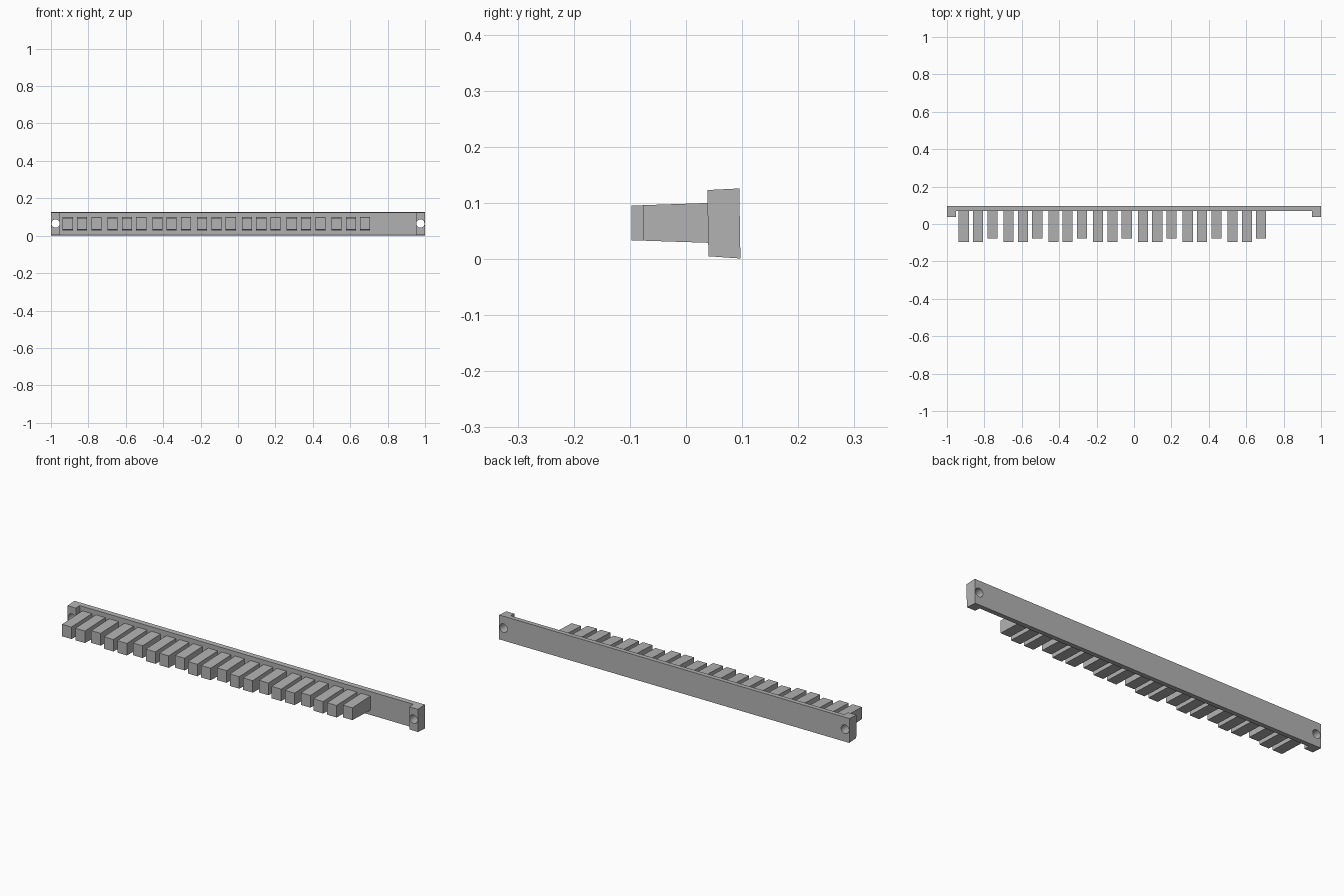
import bpy, bmesh, math
from mathutils import Matrix

cube = bpy.data.objects.get("Cube")
if cube:
    bpy.data.objects.remove(cube, do_unlink=True)

grey = bpy.data.materials.new("plain grey")
grey.use_nodes = True
colour = (0.45, 0.45, 0.45, 1)
grey.diffuse_color = colour
grey.node_tree.nodes["Principled BSDF"].inputs["Base Color"].default_value = colour


def prism(name, outline, low, high, lean=0.0):
    """Extrude a plan outline between two heights that vary with y."""
    bm = bmesh.new()
    rings = [[bm.verts.new((x, y + lean * side, f(y))) for x, y in outline]
             for side, f in ((1, low), (-1, high))]
    bm.faces.new(rings[0])
    bm.faces.new(rings[1])
    for i in range(len(outline)):
        j = (i + 1) % len(outline)
        bm.faces.new((rings[0][i], rings[0][j], rings[1][j], rings[1][i]))
    bmesh.ops.recalc_face_normals(bm, faces=bm.faces)
    mesh = bpy.data.meshes.new(name)
    bm.to_mesh(mesh)
    bm.free()
    mesh.materials.append(grey)
    obj = bpy.data.objects.new(name, mesh)
    bpy.context.collection.objects.link(obj)
    return obj


# Mounting rail with a raised block at each end
BACK, PLATE, BLOCK = 0.096, 0.07, 0.039
half = [(1, BACK), (1, BLOCK), (0.952, BLOCK), (0.952, PLATE)]
outline = half + [(-x, y) for x, y in reversed(half)]
rail = prism("mounting_rail", outline,
             lambda y: 0.005 - 0.07 * (y - BLOCK),
             lambda y: 0.123 + 0.05 * (y - BLOCK), lean=0.001)

# Screw holes through the end blocks
bm = bmesh.new()
for side in (-1, 1):
    place = Matrix.Translation((side * 0.975, 0.07, 0.065)) @ Matrix.Rotation(math.pi / 2, 4, "X")
    bmesh.ops.create_cone(bm, cap_ends=True, segments=24, radius1=0.022,
                          radius2=0.022, depth=0.2, matrix=place)
mesh = bpy.data.meshes.new("screw_hole_cutter")
bm.to_mesh(mesh)
bm.free()
mesh.materials.append(grey)
cutter = bpy.data.objects.new("screw_hole_cutter", mesh)
bpy.context.collection.objects.link(cutter)
cutter.hide_render = True
cut = rail.modifiers.new("screw_holes", "BOOLEAN")
cut.operation = "DIFFERENCE"
cut.solver = "EXACT"
cut.object = cutter
bpy.context.view_layer.objects.active = rail
rail.select_set(True)
bpy.ops.object.modifier_apply(modifier=cut.name)
bpy.data.objects.remove(cutter, do_unlink=True)
bpy.ops.object.shade_smooth_by_angle(angle=math.radians(30))

# Tapered teeth in groups of two long and one short
for group in range(7):
    for k, tip in enumerate((-0.097, -0.097, -0.077)):
        x = -0.91 + group * 0.2395 + k * 0.0765
        w = 0.027
        prism(f"tooth_{group * 3 + k + 1}",
              [(x - w, tip), (x + w, tip), (x + w, PLATE + 0.005), (x - w, PLATE + 0.005)],
              lambda y: 0.029 - 0.033 * (y - BLOCK),
              lambda y: 0.100 + 0.035 * (y - BLOCK))
